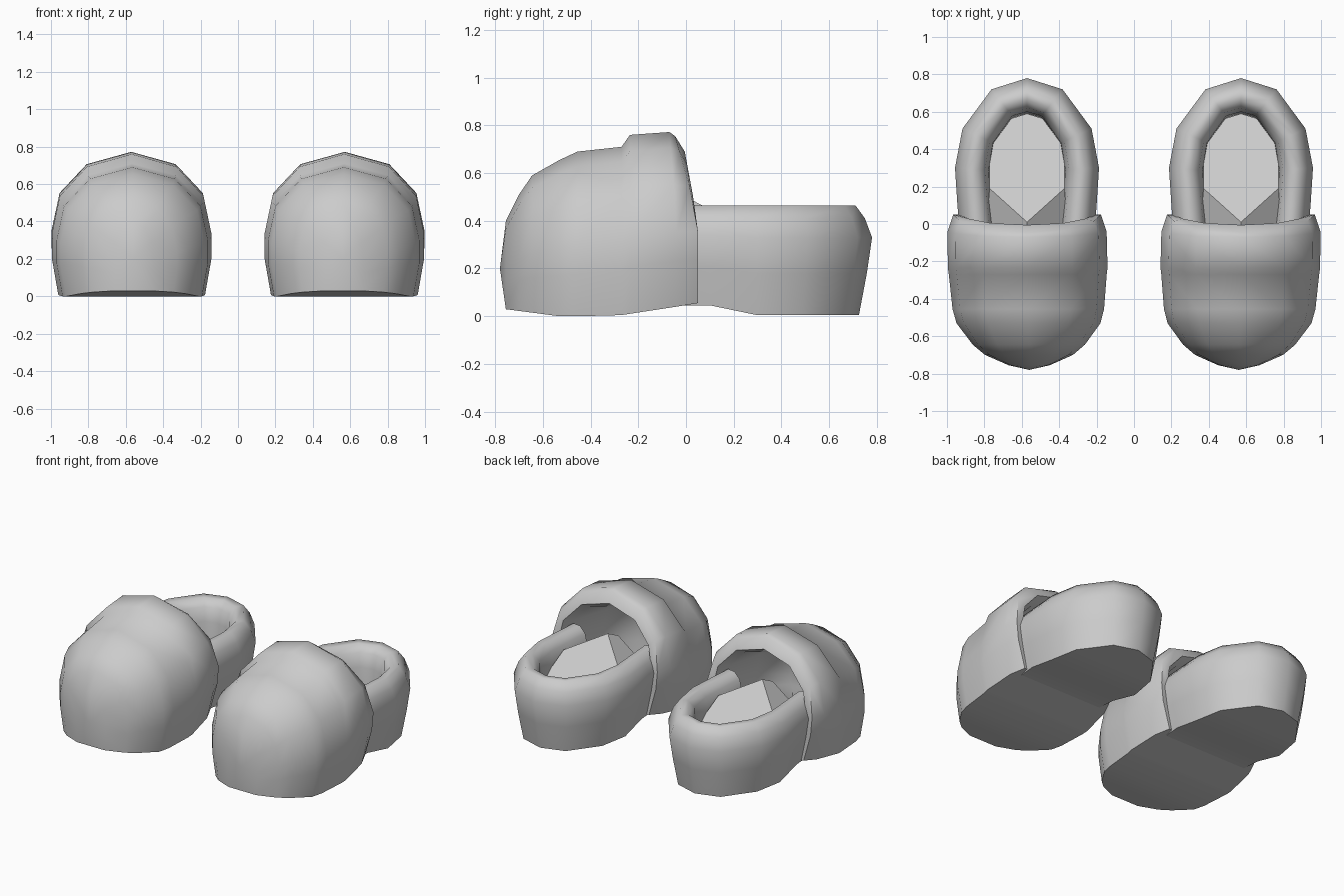
import bpy, bmesh, math
from mathutils import Vector

if "Cube" in bpy.data.objects:
    bpy.data.objects.remove(bpy.data.objects["Cube"], do_unlink=True)

grey = bpy.data.materials.new("soft_grey")
grey.use_nodes = True
grey.diffuse_color = (0.6, 0.6, 0.6, 1)
grey.node_tree.nodes["Principled BSDF"].inputs["Base Color"].default_value = (0.6, 0.6, 0.6, 1)


def interp(table, t):
    if t <= table[0][0]:
        return table[0][1]
    for (a, va), (b, vb) in zip(table, table[1:]):
        if t <= b:
            return va + (vb - va) * (t - a) / (b - a)
    return table[-1][1]


def sole_height(y):
    return interp([(-0.76, 0.03), (-0.53, 0.0), (-0.3, 0.0), (0.05, 0.055), (0.25, 0.0)], y)


def finish(name, bm, side, angle):
    for v in bm.verts:
        v.co.x = side * (v.co.x + 0.572 + 0.015 * min(0, v.co.y))
    bmesh.ops.recalc_face_normals(bm, faces=bm.faces)
    mesh = bpy.data.meshes.new(name)
    bm.to_mesh(mesh)
    bm.free()
    mesh.materials.append(grey)
    ob = bpy.data.objects.new(name, mesh)
    bpy.context.collection.objects.link(ob)
    bpy.ops.object.select_all(action='DESELECT')
    ob.select_set(True)
    bpy.context.view_layer.objects.active = ob
    bpy.ops.object.shade_smooth_by_angle(angle=math.radians(angle))


def bridge(bm, rows, closed):
    for a, b in zip(rows, rows[1:]):
        n = len(a)
        for i in range(n if closed else n - 1):
            j = (i + 1) % n
            bm.faces.new((a[i], a[j], b[j], b[i]))


# Arch cross-section: half width and height as fractions
ARCH = [(0.92, 0), (1, 0.26), (1, 0.43), (0.9, 0.7), (0.56, 0.91), (0, 1)]
ARCH = ARCH + [(-x, z) for x, z in reversed(ARCH[:-1])]


def toe_cap(side):
    bm = bmesh.new()

    def ring(y, w, top, bottom, shear=0.0, waist=0.0):
        row = []
        for x, t in ARCH:
            z = bottom + t * (top - bottom)
            lean = shear * min(1, max(0, (z - 0.42) / 0.35))
            pinch = 1 - waist * max(0, 1 - z / 0.33)
            row.append(bm.verts.new((x * w * pinch, y - lean, z)))
        return row

    # Outer shell from toe tip to raised collar
    stations = [(-0.755, 0.11, 0.40), (-0.70, 0.235, 0.51), (-0.645, 0.30, 0.59),
                (-0.53, 0.385, 0.655), (-0.455, 0.405, 0.69), (-0.27, 0.422, 0.71),
                (-0.235, 0.427, 0.76)]
    rows = [ring(y, w, top, sole_height(y)) for y, w, top in stations]
    rows.append(ring(-0.04, 0.425, 0.772, 0.04, 0.03, 0.06))
    rows.append(ring(0.05, 0.395, 0.755, 0.055, 0.10, 0.10))
    # Rolled collar edge and inner lining
    rows.append(ring(0.045, 0.35, 0.69, 0.075, 0.065, 0.10))
    rows.append(ring(-0.05, 0.33, 0.65, 0.08, 0.02))
    rows.append(ring(-0.40, 0.33, 0.58, 0.06))
    rows.append(ring(-0.62, 0.22, 0.45, 0.06))
    bridge(bm, rows, True)
    tip = bm.verts.new((0, -0.78, 0.2))
    for i in range(len(ARCH)):
        bm.faces.new((tip, rows[0][(i + 1) % len(ARCH)], rows[0][i]))
    bm.faces.new(rows[-1])
    finish("toe_cap", bm, side, 65)


def heel_cup(side):
    bm = bmesh.new()
    half = [(0.36, -0.05), (0.372, 0.1), (0.385, 0.3), (0.345, 0.51), (0.19, 0.72), (0, 0.78)]
    path = [Vector(p) for p in half + [(-x, y) for x, y in reversed(half[:-1])]]
    normals = []
    for i, p in enumerate(path):
        d = path[min(i + 1, len(path) - 1)] - path[max(i - 1, 0)]
        normals.append(Vector((-d.y, d.x)).normalized())
    # Wall profile as inset from the outline and height
    profile = [(0.055, 0.005), (0.022, 0.18), (0, 0.33), (0.03, 0.41), (0.07, 0.465),
               (0.12, 0.462), (0.16, 0.42), (0.18, 0.33), (0.19, 0.1)]
    rows = []
    for inset, z in profile:
        row = []
        for p, n in zip(path, normals):
            q = p + n * inset
            row.append(bm.verts.new((q.x, q.y, z + sole_height(q.y) * (1 - z / 0.465))))
        rows.append(row)
    bridge(bm, rows, False)
    # Underside and inner floor
    n = len(path)
    for row in (rows[0], rows[-1]):
        for i in range(n // 2 - 1):
            bm.faces.new((row[i], row[i + 1], row[n - 2 - i], row[n - 1 - i]))
        bm.faces.new(row[n // 2 - 1:n // 2 + 2])
    # Front ends of the wall
    for i in (0, n - 1):
        bm.faces.new([row[i] for row in rows])
    finish("heel_cup", bm, side, 75)


def insole(side):
    bm = bmesh.new()
    outline = [(0, 0.01), (0.2, 0.19), (0.2, 0.4), (0.13, 0.55), (0, 0.59)]
    outline += [(-x, y) for x, y in reversed(outline[1:-1])]
    verts = [bm.verts.new((x, y, 0.5 - 0.52 * y)) for x, y in outline]
    bm.faces.new(verts)
    # Shallow wings falling towards the toe
    for s, v in ((1, verts[1]), (-1, verts[-1])):
        outer = bm.verts.new((s * 0.22, -0.04, 0.34))
        inner = bm.verts.new((0, -0.1, 0.44))
        bm.faces.new((verts[0], v, outer, inner))
    finish("insole", bm, side, 5)


for side in (1, -1):
    toe_cap(side)
    heel_cup(side)
    insole(side)
